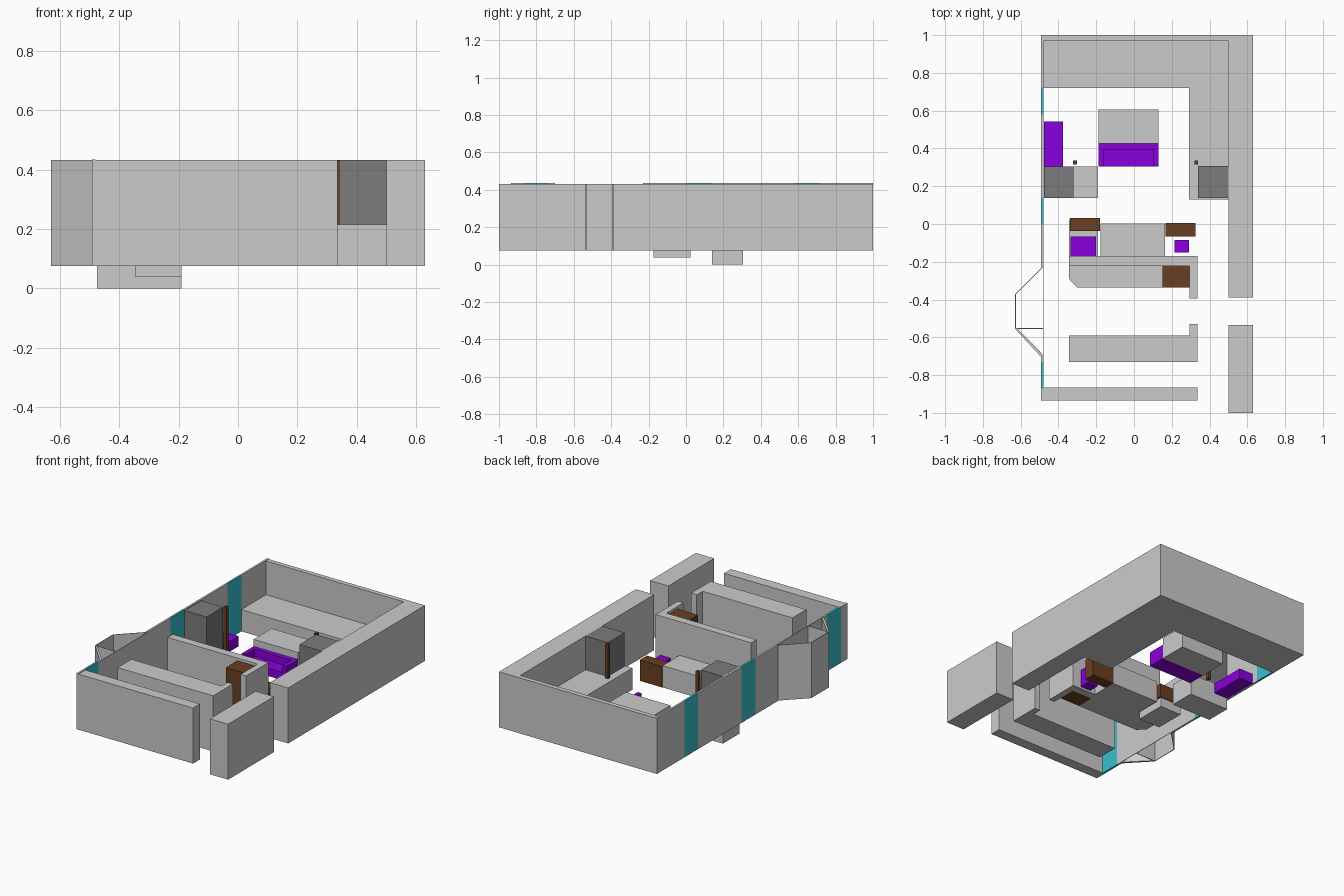
import bpy, bmesh

Z0, ZC, Z1 = 0.075, 0.215, 0.432   # floor level, counter height, wall top


def material(name, rgb):
    m = bpy.data.materials.new(name)
    m.diffuse_color = (*rgb, 1)
    return m


PURPLE = material("purple", (0.25, 0.0, 0.72))
BROWN = material("brown", (0.14, 0.05, 0.015))
TEAL = material("teal", (0.04, 0.52, 0.62))
DARK = material("dark_grey", (0.2, 0.2, 0.2))


def prism(name, pts, z0=Z0, z1=Z1, mat=None):
    """Extrude a plan outline from z0 to z1."""
    bm = bmesh.new()
    face = bm.faces.new([bm.verts.new((x, y, z0)) for x, y in pts])
    ext = bmesh.ops.extrude_face_region(bm, geom=[face])
    bmesh.ops.translate(bm, vec=(0, 0, z1 - z0),
                        verts=[v for v in ext["geom"] if isinstance(v, bmesh.types.BMVert)])
    bmesh.ops.recalc_face_normals(bm, faces=bm.faces)
    me = bpy.data.meshes.new(name)
    bm.to_mesh(me)
    bm.free()
    ob = bpy.data.objects.new(name, me)
    bpy.context.collection.objects.link(ob)
    if mat:
        me.materials.append(mat)
    return ob


def box(name, x0, x1, y0, y1, z0=Z0, z1=Z1, mat=None):
    return prism(name, [(x0, y0), (x1, y0), (x1, y1), (x0, y1)], z0, z1, mat)


# Outer walls: back and right as one L, plus the separate front pieces
prism("outer_wall", [(-0.48, 0.97), (0.5, 0.97), (0.5, -0.39), (0.63, -0.39),
                     (0.63, 1.0), (-0.48, 1.0)])
box("right_front_wall", 0.5, 0.63, -1.0, -0.535)
box("front_wall", -0.48, 0.335, -0.935, -0.865)

# Left wall: alternating wall strips and full-height windows
ys = [-0.935, -0.87, -0.73, -0.70]
strips = [(-0.935, -0.87, None), (-0.87, -0.73, TEAL), (-0.73, -0.70, None),
          (-0.23, 0.0, None), (0.0, 0.14, TEAL), (0.14, 0.58, None),
          (0.58, 0.72, TEAL), (0.72, 1.0, None)]
for a, b, mat in strips:
    box("left_window" if mat else "left_wall", -0.493, -0.48, a, b, Z0, 0.435, mat)

# Bay window: thin sheets around the bump-out, thicker front diagonal
box("bay_inner_wall", -0.483, -0.48, -0.70, -0.23)
prism("bay_back_diagonal", [(-0.487, -0.23), (-0.483, -0.23), (-0.626, -0.373), (-0.63, -0.373)])
box("bay_outer_wall", -0.63, -0.626, -0.555, -0.373)
box("bay_cross_wall", -0.626, -0.48, -0.555, -0.551)
prism("bay_front_diagonal", [(-0.63, -0.555), (-0.615, -0.555), (-0.483, -0.69), (-0.49, -0.705)])

# L-shaped counter against the back and right walls
prism("counter", [(-0.48, 0.72), (0.29, 0.72), (0.29, 0.13), (0.5, 0.13),
                  (0.5, 0.97), (-0.48, 0.97)], Z0, ZC)

# Columns and posts at the room divide
box("left_column_base", -0.476, -0.19, 0.138, 0.305, 0.0, 0.14)
box("left_column", -0.476, -0.32, 0.138, 0.305, 0.14, Z1, DARK)
box("right_column", 0.34, 0.5, 0.138, 0.308, ZC, Z1, DARK)
box("left_post", -0.322, -0.303, 0.315, 0.335, 0.14, Z1, BROWN)
box("right_post", 0.32, 0.34, 0.315, 0.335, ZC, Z1, BROWN)

# Island table with a bench in front, and a side bench
box("island", -0.187, 0.13, 0.425, 0.607, Z0, ZC)
box("bench_seat", -0.16, 0.103, 0.305, 0.395, Z0, 0.125, PURPLE)
prism("bench_frame", [(-0.187, 0.305), (-0.16, 0.305), (-0.16, 0.395), (0.103, 0.395),
                      (0.103, 0.305), (0.13, 0.305), (0.13, 0.425), (-0.187, 0.425)],
      Z0, 0.17, PURPLE)
box("side_bench", -0.477, -0.375, 0.305, 0.543, Z0, 0.14, PURPLE)

# Middle room furniture
box("long_table", -0.177, 0.165, -0.17, 0.003, Z0, ZC)
box("right_cabinet", 0.167, 0.325, -0.067, 0.005, Z0, 0.21, BROWN)
box("stool", 0.215, 0.29, -0.152, -0.085, Z0, 0.19, PURPLE)
box("seat_base", -0.345, -0.19, -0.175, 0.025, 0.038, 0.12)
box("seat", -0.335, -0.2, -0.17, -0.067, 0.12, 0.16, PURPLE)
box("left_cabinet", -0.34, -0.18, -0.038, 0.032, 0.10, 0.19, BROWN)

# Inner walls with returns facing each other across the corridor
prism("centre_wall", [(-0.345, -0.17), (-0.345, -0.222), (0.295, -0.222),
                      (0.295, -0.395), (0.335, -0.395), (0.335, -0.17)])
prism("corridor_wall", [(-0.345, -0.73), (0.335, -0.73), (0.335, -0.53),
                        (0.295, -0.53), (0.295, -0.59), (-0.345, -0.59)])
prism("corridor_counter", [(-0.345, -0.222), (-0.345, -0.29), (-0.30, -0.337),
                           (0.15, -0.337), (0.15, -0.222)], Z0, ZC)
box("tall_cabinet", 0.15, 0.295, -0.337, -0.222, Z0, 0.415, BROWN)
